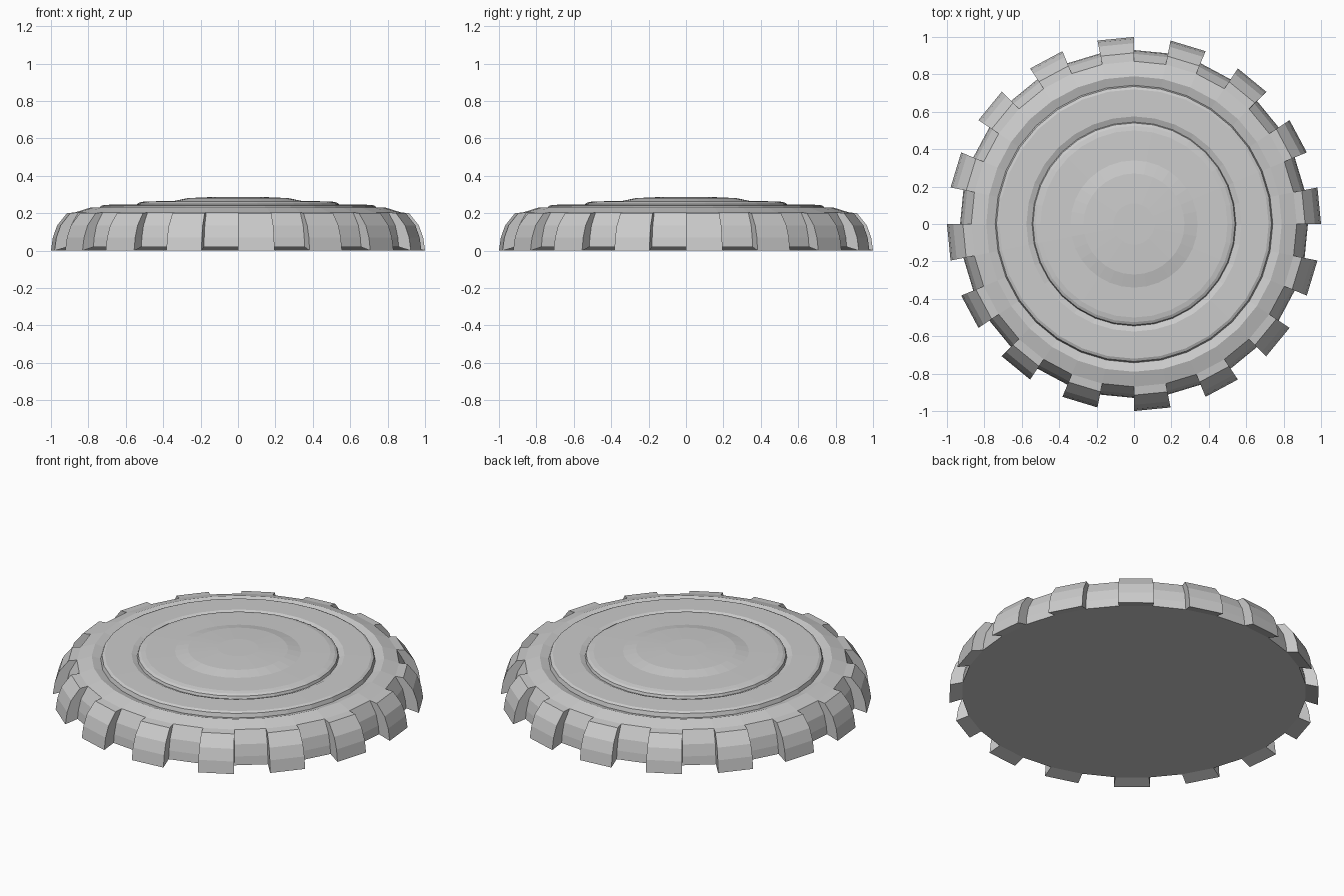
import bpy
import bmesh
from math import cos, sin, tau

if "Cube" in bpy.data.objects:
    bpy.data.objects.remove(bpy.data.objects["Cube"], do_unlink=True)

SIDES = 32
STEP = tau / SIDES

grey = bpy.data.materials.new("light grey")
grey.use_nodes = True
colour = (0.6, 0.6, 0.6, 1.0)
grey.diffuse_color = colour
grey.node_tree.nodes["Principled BSDF"].inputs["Base Color"].default_value = colour


def ring_point(bm, r, z, i):
    return bm.verts.new((r * cos(i * STEP), r * sin(i * STEP), z))


def finish(bm, name):
    bmesh.ops.recalc_face_normals(bm, faces=bm.faces)
    mesh = bpy.data.meshes.new(name)
    bm.to_mesh(mesh)
    bm.free()
    mesh.materials.append(grey)
    obj = bpy.data.objects.new(name, mesh)
    bpy.context.collection.objects.link(obj)
    return obj


# Lid: outer wall, sloping rim, two grooves and the stepped centre
lid_profile = [
    (0.93, 0.02), (0.925, 0.07), (0.91, 0.135), (0.87, 0.205),
    (0.79, 0.23), (0.742, 0.215), (0.735, 0.238), (0.72, 0.245),
    (0.575, 0.247), (0.545, 0.235), (0.54, 0.25), (0.525, 0.258),
    (0.50, 0.263), (0.34, 0.266), (0.27, 0.281), (0.11, 0.288),
]
bm = bmesh.new()
rings = [[ring_point(bm, r, z, i) for i in range(SIDES)] for r, z in lid_profile]
for low, high in zip(rings, rings[1:]):
    for i in range(SIDES):
        j = (i + 1) % SIDES
        bm.faces.new((low[i], low[j], high[j], high[i]))
bm.faces.new(rings[0])
bm.faces.new(rings[-1])
finish(bm, "lid")

# Grip lugs: every second side of the wall carries a curved block
lug_profile = [
    (0.93, 0.02), (1.0, 0.0), (0.99, 0.07), (0.967, 0.135),
    (0.915, 0.2), (0.87, 0.205), (0.91, 0.135), (0.925, 0.07),
]
bm = bmesh.new()
for i in range(0, SIDES, 2):
    first = [ring_point(bm, r, z, i) for r, z in lug_profile]
    second = [ring_point(bm, r, z, i + 1) for r, z in lug_profile]
    bm.faces.new(first)
    bm.faces.new(second)
    # The inner side lies on the wall, so only outer faces are made
    for k in range(5):
        bm.faces.new((first[k], first[k + 1], second[k + 1], second[k]))
    for k in range(5, 8):
        n = (k + 1) % 8
        bm.faces.new((first[k], first[n], second[n], second[k]))
# Drop the hidden faces against the wall
hidden = [f for f in bm.faces if len(f.verts) == 4
          and all(v.co.xy.length < 0.932 for v in f.verts)
          and f.calc_center_median().z < 0.19]
bmesh.ops.recalc_face_normals(bm, faces=bm.faces)
bmesh.ops.delete(bm, geom=hidden, context='FACES_ONLY')
finish(bm, "grip_lugs")
